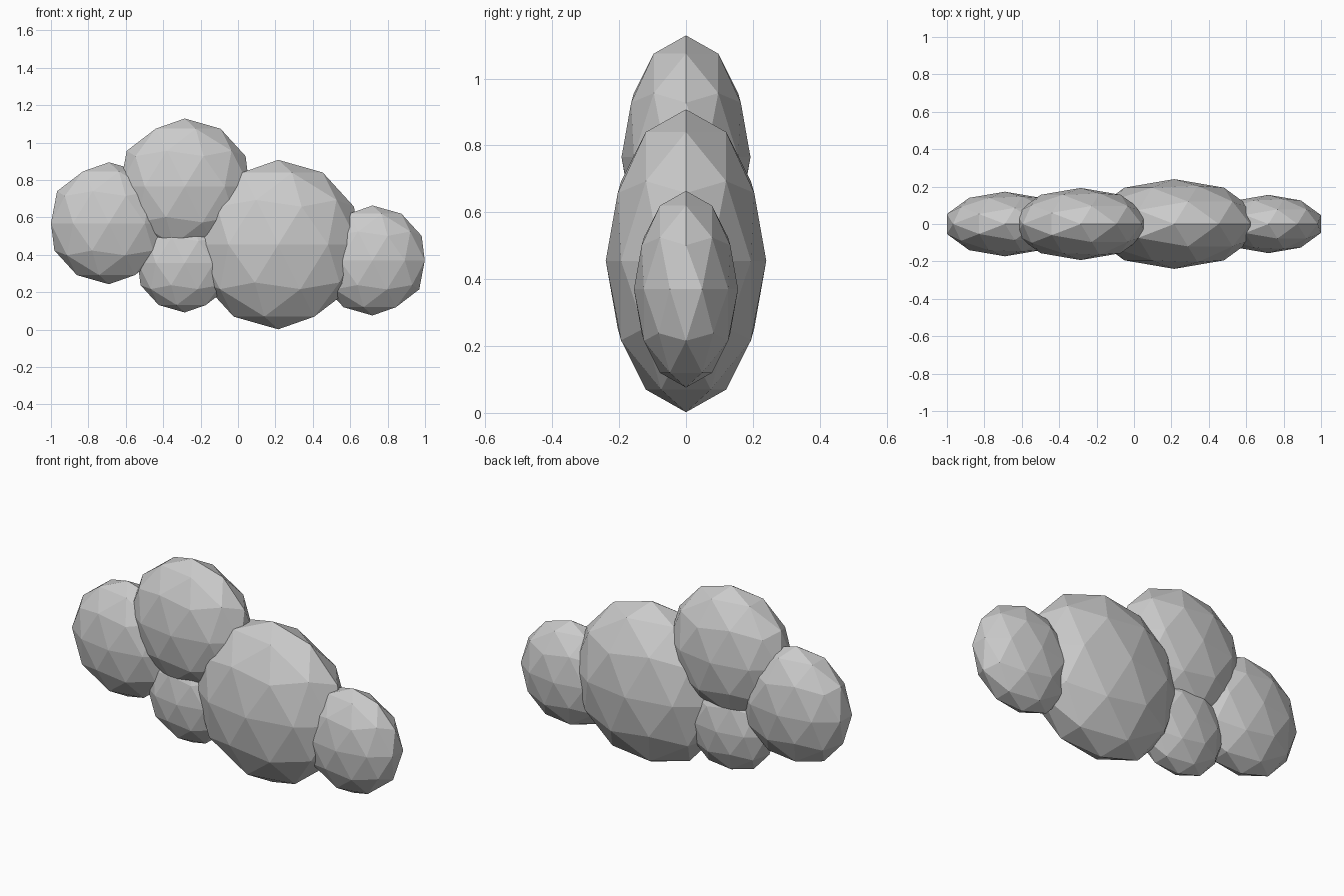
import bpy

if "Cube" in bpy.data.objects:
    bpy.data.objects.remove(bpy.data.objects["Cube"])

# Flattened low-poly puffs: name, x, z, radius
PUFFS = [
    ("cloud_puff_main", 0.215, 0.455, 0.453),
    ("cloud_puff_top", -0.285, 0.765, 0.364),
    ("cloud_puff_left", -0.69, 0.569, 0.326),
    ("cloud_puff_right", 0.719, 0.370, 0.294),
    ("cloud_puff_bottom", -0.285, 0.356, 0.264),
]
DEPTH = 0.53  # front-to-back squash

for name, x, z, r in PUFFS:
    bpy.ops.mesh.primitive_ico_sphere_add(subdivisions=2, radius=r, location=(x, 0, z))
    puff = bpy.context.object
    puff.name = name
    puff.scale = (1, DEPTH, 1)
    bpy.ops.object.transform_apply(location=False, rotation=False, scale=True)
